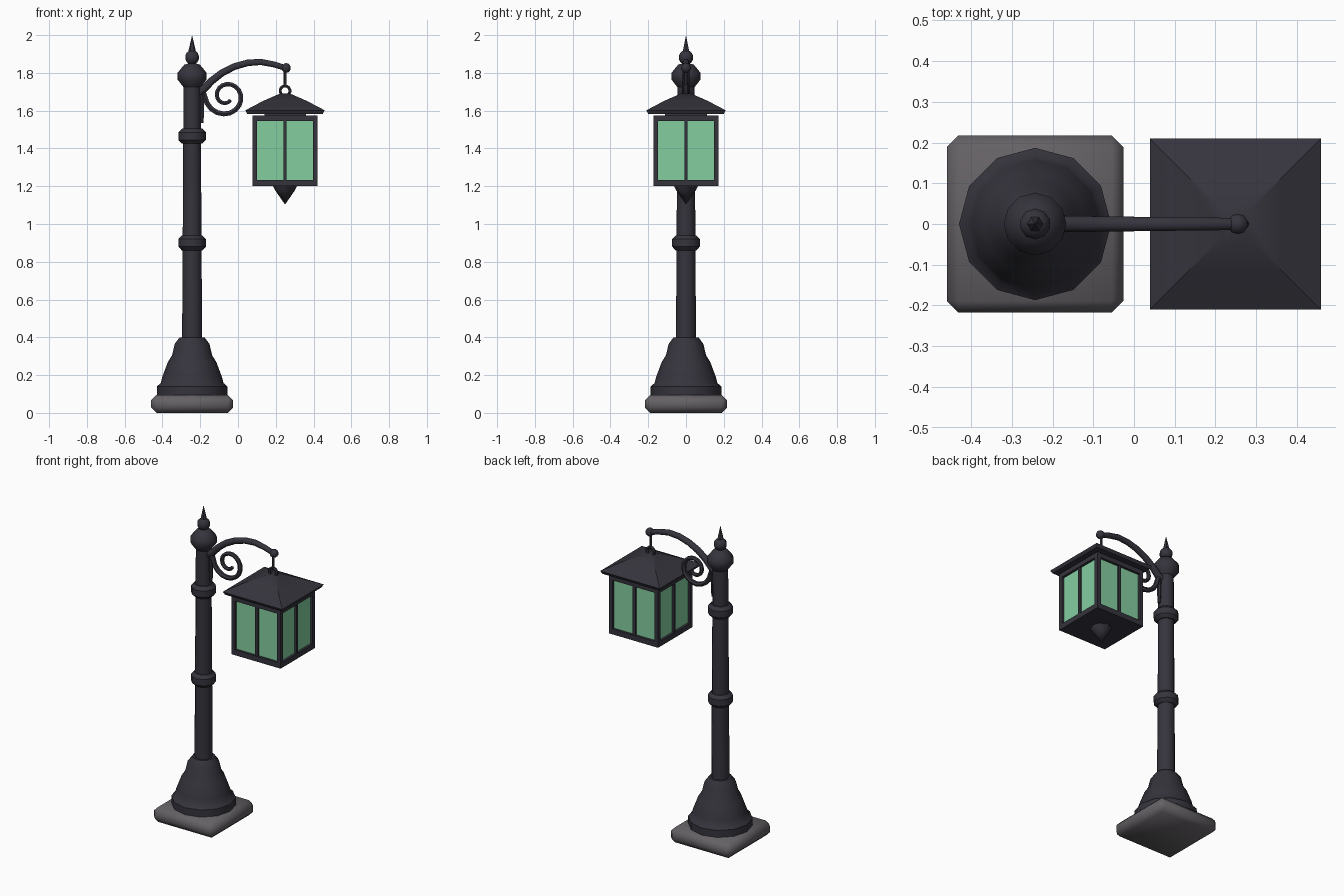
import bpy, bmesh, math
from mathutils import Vector

if "Cube" in bpy.data.objects:
    bpy.data.objects.remove(bpy.data.objects["Cube"])

PX, LX = -0.243, 0.249   # pole and lantern centre lines


def material(name, rgb):
    m = bpy.data.materials.new(name)
    m.diffuse_color = (*rgb, 1)
    m.use_nodes = True
    m.node_tree.nodes["Principled BSDF"].inputs["Base Color"].default_value = m.diffuse_color
    return m


IRON = material("iron", (0.036, 0.034, 0.046))
STONE = material("stone", (0.13, 0.12, 0.13))
GLASS = material("green_glass", (0.23, 0.62, 0.35))


def finish(bm, name, mat, smooth=None):
    bmesh.ops.recalc_face_normals(bm, faces=bm.faces[:])
    me = bpy.data.meshes.new(name)
    bm.to_mesh(me)
    bm.free()
    ob = bpy.data.objects.new(name, me)
    bpy.context.collection.objects.link(ob)
    me.materials.append(mat)
    if smooth:
        bpy.ops.object.select_all(action='DESELECT')
        bpy.context.view_layer.objects.active = ob
        ob.select_set(True)
        bpy.ops.object.shade_smooth_by_angle(angle=math.radians(smooth))
    return ob


def lathe(name, x, profile, sides=12, mat=IRON, turn=0.0, smooth=40):
    """Stack rings of (radius, z) around a vertical axis and cap both ends."""
    bm = bmesh.new()
    rings = []
    for r, z in profile:
        rings.append([bm.verts.new((x + r * math.cos(turn + math.tau * i / sides),
                                    r * math.sin(turn + math.tau * i / sides), z))
                      for i in range(sides)])
    for a, b in zip(rings, rings[1:]):
        for i in range(sides):
            j = (i + 1) % sides
            bm.faces.new((a[i], a[j], b[j], b[i]))
    bm.faces.new(rings[0])
    bm.faces.new(rings[-1])
    bmesh.ops.remove_doubles(bm, verts=bm.verts[:], dist=1e-5)
    return finish(bm, name, mat, smooth)


def boxes(name, items, mat=IRON, bevel=0.0, smooth=None):
    """One object from several (centre, size) boxes."""
    bm = bmesh.new()
    for c, s in items:
        vs = bmesh.ops.create_cube(bm, size=1)["verts"]
        for v in vs:
            v.co = Vector(c) + Vector([v.co[k] * s[k] for k in range(3)])
    if bevel:
        bmesh.ops.bevel(bm, geom=bm.edges[:], offset=bevel, segments=1, affect='EDGES')
    return finish(bm, name, mat, smooth)


def tube(name, pts, r0, r1, sides=8):
    """Tapered tube along (x, z) points in the y = 0 plane."""
    bm = bmesh.new()
    rings = []
    n = len(pts)
    for k, (x, z) in enumerate(pts):
        a, b = pts[max(k - 1, 0)], pts[min(k + 1, n - 1)]
        t = Vector((b[0] - a[0], 0, b[1] - a[1])).normalized()
        side = Vector((-t.z, 0, t.x))
        r = r0 + (r1 - r0) * k / (n - 1)
        rings.append([bm.verts.new(Vector((x, 0, z))
                      + side * r * math.cos(math.tau * (i + .5) / sides)
                      + Vector((0, r * math.sin(math.tau * (i + .5) / sides), 0)))
                      for i in range(sides)])
    for a, b in zip(rings, rings[1:]):
        for i in range(sides):
            j = (i + 1) % sides
            bm.faces.new((a[i], a[j], b[j], b[i]))
    bm.faces.new(rings[0])
    bm.faces.new(rings[-1])
    return finish(bm, name, IRON, 50)


def ball(name, x, z, r):
    bm = bmesh.new()
    bmesh.ops.create_uvsphere(bm, u_segments=10, v_segments=7, radius=r)
    bmesh.ops.translate(bm, verts=bm.verts[:], vec=(x, 0, z))
    return finish(bm, name, IRON, 50)


# Stone plinth and flared iron foot
boxes("plinth", [((PX, 0, 0.0475), (0.434, 0.434, 0.095))], STONE, 0.028, 50)
lathe("foot", PX, [(0.187, 0.09), (0.187, 0.14), (0.166, 0.158), (0.158, 0.19),
                   (0.128, 0.27), (0.106, 0.305), (0.092, 0.365), (0.066, 0.40)])

# Pole, collars and top finial
lathe("pole", PX, [(0.053, 0.38), (0.045, 1.76)])
for i, z in enumerate((0.90, 1.465)):
    lathe("collar_%d" % i, PX, [(0.054, z - 0.04), (0.073, z - 0.02),
                                (0.073, z + 0.02), (0.054, z + 0.04)])
lathe("pole_cap", PX, [(0.046, 1.725), (0.077, 1.765), (0.077, 1.80),
                       (0.042, 1.843), (0.02, 1.85)])
ball("finial_ball", PX, 1.882, 0.039)
lathe("finial_spike", PX, [(0.022, 1.905), (0.0, 2.0)], 6)

# Arched arm with end ball
tube("arm", [(-0.215, 1.695), (-0.18, 1.715), (-0.14, 1.757), (-0.085, 1.80), (-0.02, 1.833),
             (0.05, 1.853), (0.12, 1.858), (0.19, 1.845), (0.253, 1.825)], 0.023, 0.016)
ball("arm_ball", 0.255, 1.826, 0.026)

# Scroll bracket below the arm, and its strap on the pole
scroll = [(-0.19, 1.715)]
for k in range(25):
    a = math.radians(178 + 500 * k / 24)
    r = 0.116 - 0.086 * (k / 24) ** 0.8
    scroll.append((-0.062 + r * math.cos(a), 1.677 + r * math.sin(a)))
tube("scroll", scroll, 0.016, 0.011, 6)
tube("scroll_strap", [(-0.19, 1.715), (-0.19, 1.535)], 0.016, 0.009, 6)

# Hanger rod and ring
lathe("hanger_rod", LX, [(0.008, 1.725), (0.008, 1.82)], 6)
tube("hanger_ring", [(LX + 0.026 * math.sin(math.tau * k / 14),
                      1.705 + 0.026 * math.cos(math.tau * k / 14)) for k in range(15)],
     0.009, 0.009, 6)

# Four-sided flared lantern roof
q = math.sqrt(2)
lathe("lantern_roof", LX, [(0.20 * q, 1.583), (0.21 * q, 1.602), (0.115 * q, 1.652),
                           (0.028 * q, 1.69), (0.0, 1.692)], 4, turn=math.pi / 4, smooth=20)

# Lantern frame: plates, corner posts and mullions
H = 0.173
frame = [((LX, 0, 1.217), (2 * H, 2 * H, 0.034)),
         ((LX, 0, 1.560), (2 * H, 2 * H, 0.03)),
         ((LX, 0, 1.58), (0.22, 0.22, 0.02))]
for sx in (-1, 1):
    for sy in (-1, 1):
        frame.append(((LX + sx * 0.1605, sy * 0.1605, 1.39), (0.025, 0.025, 0.33)))
    frame.append(((LX + sx * 0.16, 0, 1.39), (0.018, 0.018, 0.33)))
    frame.append(((LX, sx * 0.16, 1.39), (0.018, 0.018, 0.33)))
boxes("lantern_frame", frame)

# Glass panes and bottom drop
boxes("lantern_glass", [((LX, 0, 1.39), (0.316, 0.316, 0.32))], GLASS)
lathe("lantern_drop", LX, [(0.066, 1.205), (0.05, 1.175), (0.0, 1.103)], 8)
